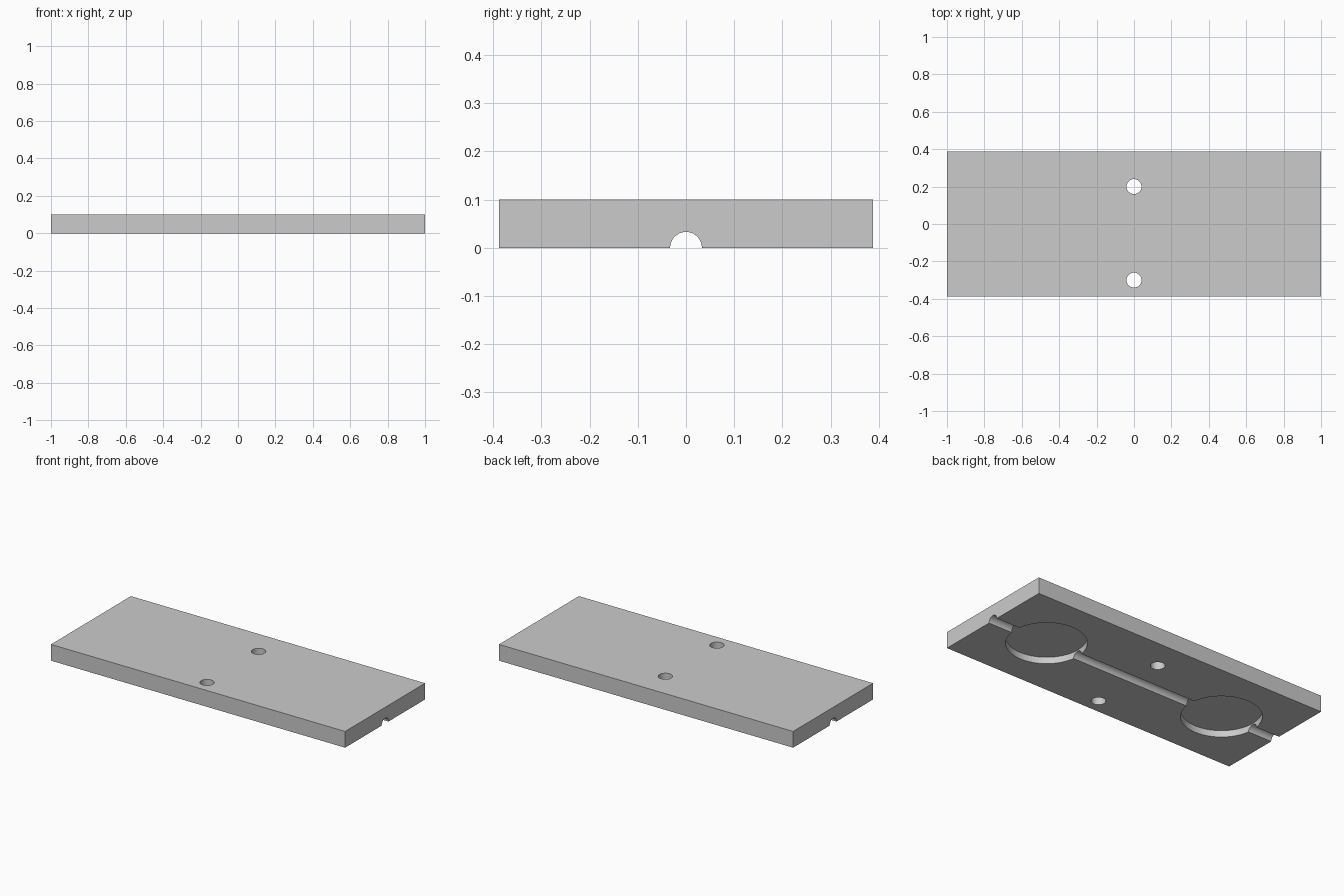
import bpy
import math

cube = bpy.data.objects.get("Cube")
if cube:
    bpy.data.objects.remove(cube, do_unlink=True)

LENGTH, WIDTH, HEIGHT = 2.0, 0.776, 0.1

# Single plain grey material
grey = bpy.data.materials.new("plain_grey")
grey.use_nodes = True
colour = (0.6, 0.6, 0.6, 1.0)
grey.diffuse_color = colour
for node in grey.node_tree.nodes:
    if node.type == "BSDF_PRINCIPLED":
        node.inputs["Base Color"].default_value = colour

# Rectangular plate
bpy.ops.mesh.primitive_cube_add(size=1, location=(0, 0, HEIGHT / 2))
plate = bpy.context.object
plate.name = "plate"
plate.scale = (LENGTH, WIDTH, HEIGHT)
bpy.ops.object.transform_apply(location=True, rotation=True, scale=True)
plate.data.materials.append(grey)


def cut_round(name, radius, depth, location, rotation=(0, 0, 0)):
    """Subtract a cylinder from the plate."""
    bpy.ops.mesh.primitive_cylinder_add(
        vertices=64, radius=radius, depth=depth, location=location, rotation=rotation)
    cutter = bpy.context.object
    cutter.name = name
    cutter.hide_render = True
    cutter.data.materials.append(grey)
    cut = plate.modifiers.new(name, "BOOLEAN")
    cut.operation = "DIFFERENCE"
    cut.solver = "EXACT"
    cut.object = cutter
    bpy.ops.object.select_all(action="DESELECT")
    bpy.context.view_layer.objects.active = plate
    plate.select_set(True)
    bpy.ops.object.modifier_apply(modifier=cut.name)
    bpy.data.objects.remove(cutter, do_unlink=True)


# Half-round channel along the underside
cut_round("channel_cutter", 0.033, LENGTH * 1.2, (0, 0, 0), (0, math.pi / 2, 0))

# Blind round pockets in the underside
POCKET_DEPTH = 0.04
for x in (-0.62, 0.62):
    cut_round("pocket_cutter", 0.222, POCKET_DEPTH * 2, (x, 0, 0))

# Screw holes through the plate
for y in (0.2, -0.3):
    cut_round("hole_cutter", 0.04, HEIGHT * 4, (0, y, 0))

# Smooth round walls, sharp edges
bpy.context.view_layer.objects.active = plate
plate.select_set(True)
bpy.ops.object.shade_smooth_by_angle(angle=math.radians(30))
